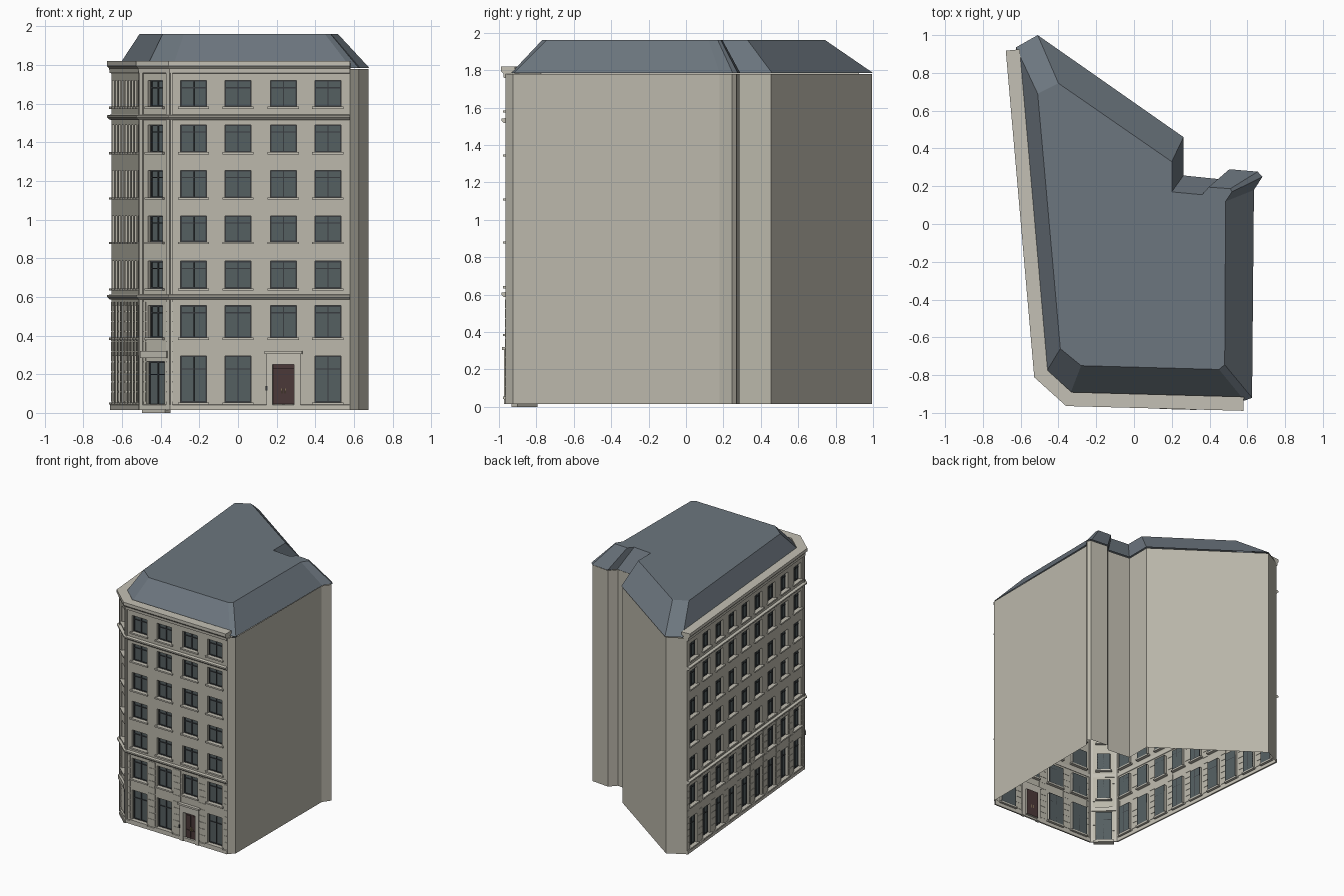
import bpy, bmesh
from mathutils import Vector

if "Cube" in bpy.data.objects:
    bpy.data.objects.remove(bpy.data.objects["Cube"])

COLORS = {
    "stone": (0.50, 0.48, 0.41, 1), "trim": (0.55, 0.53, 0.46, 1),
    "slate": (0.15, 0.18, 0.21, 1), "glass": (0.09, 0.115, 0.12, 1),
    "frame": (0.04, 0.045, 0.05, 1), "wood": (0.07, 0.04, 0.04, 1),
    "brass": (0.45, 0.36, 0.18, 1),
}
MATS = {}
for key, col in COLORS.items():
    MATS[key] = bpy.data.materials.new(key)
    MATS[key].diffuse_color = col

# One mesh is gathered per named part
PARTS = {}


def part(name, mat):
    if name not in PARTS:
        PARTS[name] = (bmesh.new(), mat)
    return PARTS[name][0]


def face(bm, pts):
    return bm.faces.new([bm.verts.new(p) for p in pts])


class Facade:
    """Local frame on a wall: u along, d outward, z up."""
    def __init__(self, p, q):
        self.o = Vector((p[0], p[1], 0))
        e = Vector((q[0], q[1], 0)) - self.o
        self.len = e.length
        self.e = e.normalized()
        self.n = Vector((self.e.y, -self.e.x, 0))

    def at(self, u, d, z):
        return self.o + self.e * u + self.n * d + Vector((0, 0, z))

    def rect(self, u0, u1, z0, z1, d=0.0):
        return [self.at(u, d, z) for u, z in ((u0, z0), (u1, z0), (u1, z1), (u0, z1))]

    def box(self, bm, u0, u1, z0, z1, d0, d1):
        a = [bm.verts.new(p) for p in self.rect(u0, u1, z0, z1, d0)]
        b = [bm.verts.new(p) for p in self.rect(u0, u1, z0, z1, d1)]
        bm.faces.new(b)
        bm.faces.new(a[::-1])
        for i in range(4):
            j = (i + 1) % 4
            bm.faces.new((a[i], a[j], b[j], b[i]))


def ring(bm, a, b):
    for i in range(4):
        j = (i + 1) % 4
        face(bm, (a[i], a[j], b[j], b[i]))


# Heights of floors and windows
FLOORS = [0.015, 0.34, 0.6, 0.835, 1.07, 1.3, 1.53, 1.78]
ROWS = [(0.055, 0.295), (0.39, 0.555), (0.645, 0.785), (0.885, 1.02),
        (1.115, 1.255), (1.35, 1.49), (1.585, 1.72)]
DEPTH = -0.025


def window(f, c, w, z0, z1, sill=True):
    """Glass, frame bars and sill in one opening."""
    u0, u1 = c - w / 2, c + w / 2
    face(part("window_glass", "glass"), f.rect(u0, u1, z0, z1, DEPTH))
    bars, t = part("window_frames", "frame"), 0.006
    zt = z1 - 0.04 if z1 - z0 < 0.2 else z1 - 0.07
    for a, b, g, h in ((u0, u0 + t, z0, z1), (u1 - t, u1, z0, z1),
                       (u0 + t, u1 - t, z0, z0 + t), (u0 + t, u1 - t, z1 - t, z1),
                       (c - t / 2, c + t / 2, z0 + t, z1 - t),
                       (u0 + t, u1 - t, zt, zt + t)):
        f.box(bars, a, b, g, h, DEPTH, DEPTH + 0.006)
    if sill:
        f.box(part("window_sills", "trim"), u0 - 0.013, u1 + 0.013, z0 - 0.012, z0, DEPTH, 0.014)


def entrance(f, c, w, z0, z1):
    """Double door with panels and handles."""
    u0, u1 = c - w / 2, c + w / 2
    door = part("entrance_door", "wood")
    face(door, f.rect(u0, u1, z0, z1, DEPTH))
    f.box(door, u0, u1, z1 - 0.02, z1, DEPTH, DEPTH + 0.008)
    for s in (-1, 1):
        m = c + s * w / 4
        for a, b in ((z0 + 0.015, z0 + 0.07), (z0 + 0.085, z1 - 0.03)):
            f.box(door, m - 0.019, m + 0.019, a, b, DEPTH, DEPTH + 0.005)
        f.box(part("door_handles", "brass"), c + s * 0.008 - 0.003, c + s * 0.008 + 0.003,
              0.10, 0.125, DEPTH, DEPTH + 0.012)


def build(f, cols, w, special=None):
    """Wall with a grid of recessed openings; special is the door column."""
    wall = part("facade_wall", "stone")
    edges = [0] + [(a + b) / 2 for a, b in zip(cols, cols[1:])] + [f.len]
    for i, c in enumerate(cols):
        for k, (z0, z1) in enumerate(ROWS):
            ww, door = w, k == 0 and special and special[0] == i
            if door:
                ww, z0, z1 = special[1:4]
            cell = f.rect(edges[i], edges[i + 1], FLOORS[k], FLOORS[k + 1])
            u0, u1 = c - ww / 2, c + ww / 2
            hole = f.rect(u0, u1, z0, z1)
            ring(wall, cell, hole)
            ring(wall, hole, f.rect(u0, u1, z0, z1, DEPTH))
            if door and special[4]:
                entrance(f, c, ww, z0, z1)
            else:
                window(f, c, ww, z0, z1, not door)
    # shallow rusticated courses on the lower piers
    ends = [0] + [x for c in cols for x in (c - w / 2 - 0.015, c + w / 2 + 0.015)] + [f.len]
    for a, b in zip(ends[::2], ends[1::2]):
        for r in range(10):
            z = 0.06 + r * 0.052
            f.box(part("rusticated_blocks", "stone"), a + 0.002, b - 0.002, z, z + 0.046, -0.002, 0.003)


# Street-side walls
A, B, C, D = (-0.655, 0.92), (-0.505, -0.80), (-0.35, -0.94), (0.58, -0.965)
side, corner, front = Facade(A, B), Facade(B, C), Facade(C, D)
n = 9
build(side, [side.len * (i + 0.5) / n for i in range(n)], 0.105)
build(corner, [corner.len / 2], 0.10, (0, 0.125, 0.02, 0.265, False))
build(front, [0.12, 0.35, 0.585, 0.815], 0.135, (2, 0.11, 0.03, 0.25, True))

# Corner pilasters
pil = part("corner_pilasters", "trim")
L = corner.len
for f, a, b in ((corner, 0, 0.022), (corner, L - 0.022, L), (front, 0, 0.012), (side, side.len - 0.012, side.len)):
    f.box(pil, a, b, 0.015, 1.77, -0.005, 0.008)

# Main entrance surround, hood and bell panel
sur = part("entrance_surround", "trim")
for a, b in ((0.497, 0.53), (0.64, 0.673)):
    front.box(sur, a, b, 0.015, 0.25, -0.01, 0.014)
front.box(sur, 0.497, 0.673, 0.25, 0.305, -0.01, 0.014)
front.box(sur, 0.487, 0.683, 0.305, 0.32, -0.01, 0.026)
front.box(part("bell_panel", "frame"), 0.493, 0.503, 0.115, 0.14, 0.01, 0.018)

# Corner shop lintel and step
shop = part("shop_lintel_and_step", "trim")
corner.box(shop, 0.012, L - 0.012, 0.285, 0.32, -0.01, 0.018)
corner.box(shop, 0.025, L - 0.025, 0.0, 0.018, -0.03, 0.014)


# Mouldings swept along the street walls with mitred corners
def sweep(name, profile):
    bm, fs, path = part(name, "trim"), (side, corner, front), (A, B, C, D)
    loops = []
    for i, p in enumerate(path):
        n0, n1 = fs[max(i - 1, 0)].n, fs[min(i, 2)].n
        m = (n0 + n1) / (1 + n0.dot(n1))
        loops.append([bm.verts.new(Vector((p[0], p[1], z)) + m * d) for d, z in profile])
    k = len(profile)
    for a, b in zip(loops, loops[1:]):
        for i in range(k):
            j = (i + 1) % k
            bm.faces.new((a[i], b[i], b[j], a[j]))
    bm.faces.new(loops[0])
    bm.faces.new(loops[-1][::-1])


sweep("plinth", [(-0.005, 0.015), (0.007, 0.015), (0.007, 0.042), (-0.005, 0.045)])
sweep("lower_string_course", [(-0.005, 0.585), (0.01, 0.588), (0.022, 0.6), (0.022, 0.61), (-0.005, 0.614)])
sweep("upper_string_course", [(-0.005, 1.515), (0.01, 1.518), (0.022, 1.53), (0.022, 1.54), (-0.005, 1.545)])
sweep("roof_cornice", [(-0.005, 1.755), (0.01, 1.76), (0.012, 1.782), (0.024, 1.795),
                       (0.024, 1.82), (-0.05, 1.82), (-0.05, 1.775)])

# Plain party and courtyard walls
plan = [D, (0.625, -0.925), (0.63, 0.18), (0.675, 0.245), (0.655, 0.27), (0.505, 0.285),
        (0.455, 0.23), (0.255, 0.25), (0.255, 0.455), (-0.515, 0.995), A]
for p, q in zip(plan, plan[1:]):
    f = Facade(p, q)
    face(part("party_walls", "stone"), f.rect(0, f.len, 0.015, 1.78))

# Hipped flat-topped roof: eaves loop joined to top loop
eave = [(-0.34, -0.905), (0.585, -0.935), (0.625, -0.92), (0.635, 0.18), (0.68, 0.25), (0.655, 0.277),
        (0.505, 0.29), (0.455, 0.237), (0.262, 0.257), (0.262, 0.46), (-0.51, 1.0), (-0.625, 0.935), (-0.475, -0.80)]
top = [(-0.28, -0.75), (0.45, -0.77), (0.48, -0.745), (0.485, 0.12), (0.518, 0.17), (0.51, 0.187),
       (0.395, 0.195), (0.36, 0.155), (0.20, 0.17), (0.20, 0.33), (-0.40, 0.745), (-0.51, 0.69), (-0.39, -0.66)]
roof = part("roof", "slate")
lo = [roof.verts.new((x, y, 1.785)) for x, y in eave]
hi = [roof.verts.new((x, y, 1.96)) for x, y in top]
for i in range(len(lo)):
    j = (i + 1) % len(lo)
    roof.faces.new((lo[i], lo[j], hi[j], hi[i]))
roof.faces.new(hi)

# Turn the gathered parts into objects
for name, (bm, mat) in PARTS.items():
    bmesh.ops.remove_doubles(bm, verts=bm.verts, dist=1e-5) if name in ("party_walls", "facade_wall") else None
    if name in ("roof_cornice", "plinth", "lower_string_course", "upper_string_course"):
        bmesh.ops.recalc_face_normals(bm, faces=bm.faces)
    me = bpy.data.meshes.new(name)
    bm.to_mesh(me)
    bm.free()
    me.materials.append(MATS[mat])
    bpy.context.collection.objects.link(bpy.data.objects.new(name, me))

for m in bpy.data.materials:
    if m.users and not m.is_grease_pencil:
        m.use_nodes = True
        m.node_tree.nodes["Principled BSDF"].inputs["Base Color"].default_value = m.diffuse_color
